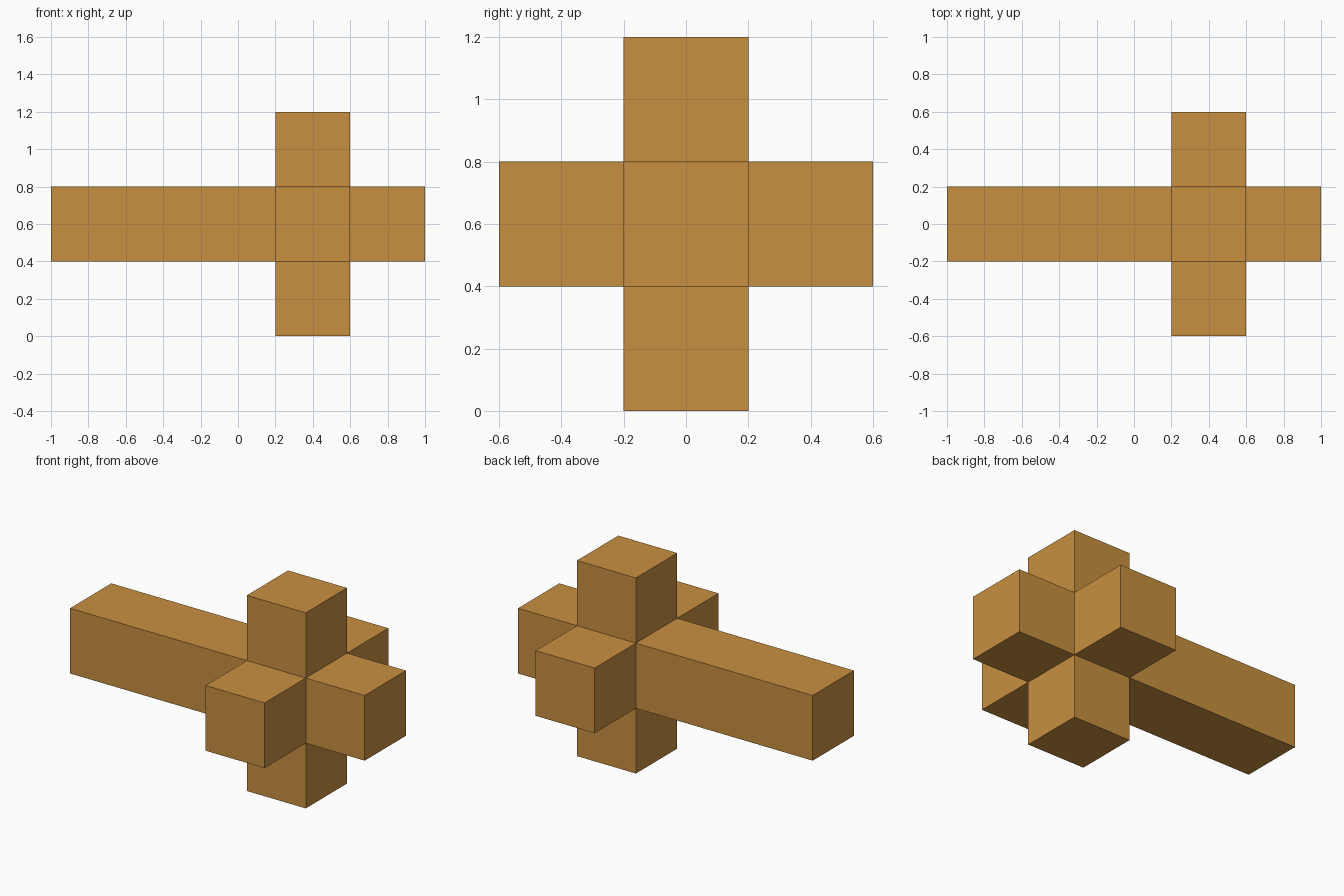
import bpy, bmesh
from mathutils import Matrix

if "Cube" in bpy.data.objects:
    bpy.data.objects.remove(bpy.data.objects["Cube"])

UNIT = 0.4

# Ochre material for the whole body
ochre = bpy.data.materials.new("ochre")
ochre.diffuse_color = (0.578, 0.279, 0.051, 1.0)
ochre.use_nodes = True
ochre.node_tree.nodes["Principled BSDF"].inputs["Base Color"].default_value = ochre.diffuse_color

# Core cube, with each face pushed out into an arm
bm = bmesh.new()
bmesh.ops.create_cube(bm, size=UNIT, matrix=Matrix.Translation((0.4, 0, 0.6)))
bm.normal_update()
arms = bmesh.ops.extrude_discrete_faces(bm, faces=bm.faces[:])["faces"]
for face in arms:
    face.normal_update()
    n = face.normal.copy()
    # The arm toward -x is three units long, the others one
    length = 3 * UNIT if n.x < -0.5 else UNIT
    bmesh.ops.translate(bm, verts=face.verts[:], vec=n * length)
bmesh.ops.recalc_face_normals(bm, faces=bm.faces[:])

mesh = bpy.data.meshes.new("cube_cross")
bm.to_mesh(mesh)
bm.free()
mesh.materials.append(ochre)
cross = bpy.data.objects.new("cube_cross", mesh)
bpy.context.collection.objects.link(cross)
